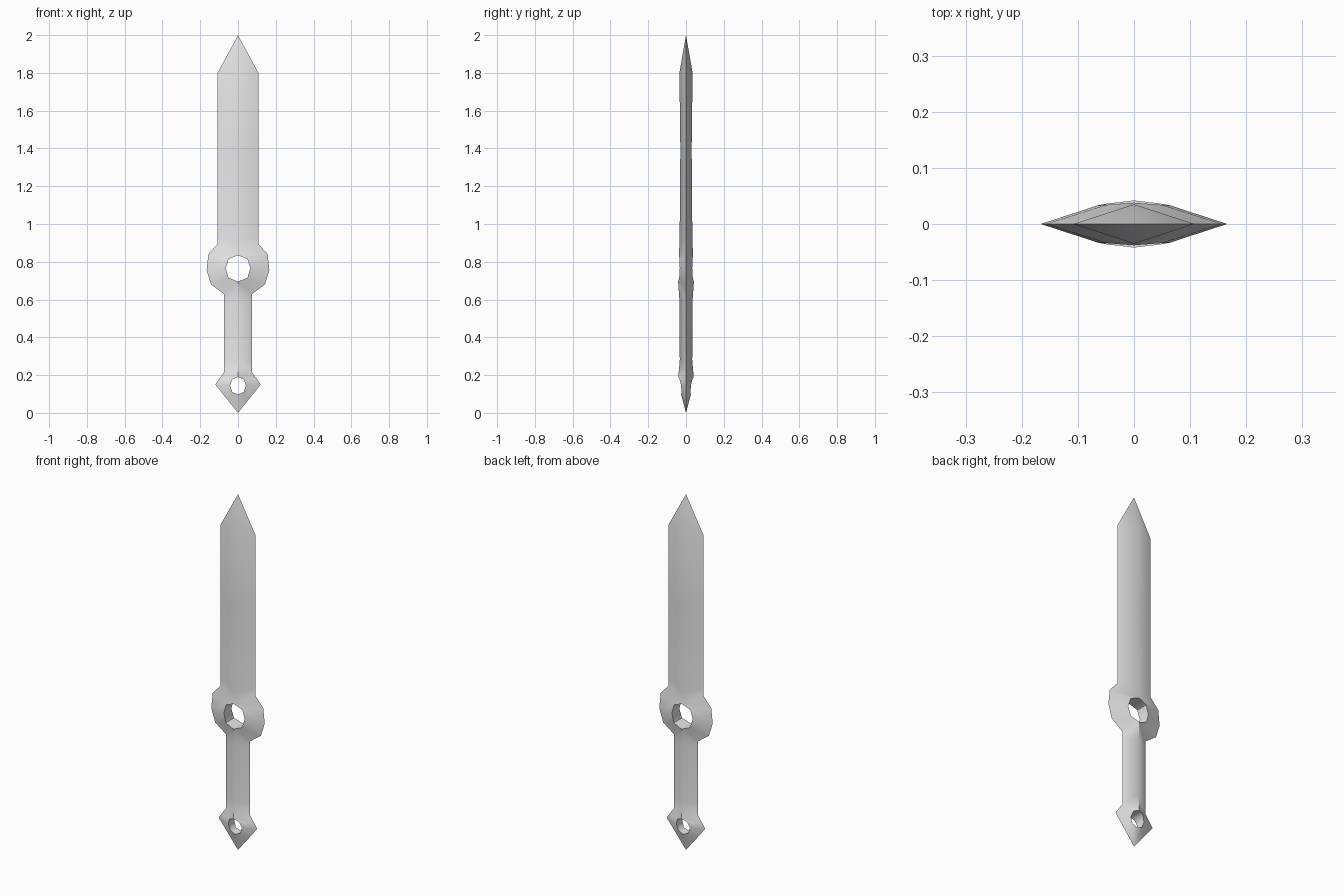
import bpy, bmesh

cube = bpy.data.objects.get("Cube")
if cube:
    bpy.data.objects.remove(cube)

steel = bpy.data.materials.new("grey_steel")
steel.use_nodes = True
colour = (0.8, 0.8, 0.8, 1)
steel.diffuse_color = colour
steel.node_tree.nodes["Principled BSDF"].inputs["Base Color"].default_value = colour

# Each station pairs a ridge or hole-rim point (x, y, z) with a sharp edge point (x, z)
tip = [((0, 0, 2), (0, 2))]
blade = [((0, .035, 1.8), (.108, 1.8)),
         ((0, .03, 1.4), (.108, 1.4)),
         ((0, .034, .9), (.108, .93))]
guard_ring = [((0, .038, .835), (.108, .895)),
              ((.05, .034, .815), (.157, .84)),
              ((.065, .033, .765), (.166, .755)),
              ((.05, .036, .715), (.143, .68)),
              ((0, .042, .695), (.075, .63))]
grip = [((0, .035, .6), (.075, .6)),
        ((0, .033, .28), (.075, .28))]
pommel_ring = [((0, .041, .19), (.075, .215)),
               ((.03, .034, .178), (.097, .183)),
               ((.042, .026, .145), (.12, .15)),
               ((.03, .024, .11), (.06, .075)),
               ((0, .026, .098), (0, 0))]

bm = bmesh.new()


def add_face(points, sx, sy):
    unique = list(dict.fromkeys(points))
    bm.faces.new([bm.verts.new((sx * x, sy * y, z)) for x, y, z in unique])


# Bevelled sides, mirrored left/right and front/back
stations = tip + blade + guard_ring + grip + pommel_ring
for sx in (1, -1):
    for sy in (1, -1):
        for (r0, e0), (r1, e1) in zip(stations, stations[1:]):
            add_face([r0, r1, (e1[0], 0, e1[1]), (e0[0], 0, e0[1])], sx, sy)
        # Walls of the two holes
        for ring in (guard_ring, pommel_ring):
            for (r0, _), (r1, _) in zip(ring, ring[1:]):
                add_face([r0, r1, (r1[0], 0, r1[2]), (r0[0], 0, r0[2])], sx, sy)

bmesh.ops.remove_doubles(bm, verts=bm.verts[:], dist=0.0005)
bmesh.ops.recalc_face_normals(bm, faces=bm.faces[:])
mesh = bpy.data.meshes.new("sword")
bm.to_mesh(mesh)
bm.free()
mesh.materials.append(steel)

sword = bpy.data.objects.new("sword", mesh)
bpy.context.collection.objects.link(sword)
bpy.ops.object.select_all(action='DESELECT')
sword.select_set(True)
bpy.context.view_layer.objects.active = sword
bpy.ops.object.shade_smooth_by_angle(angle=0.87)
